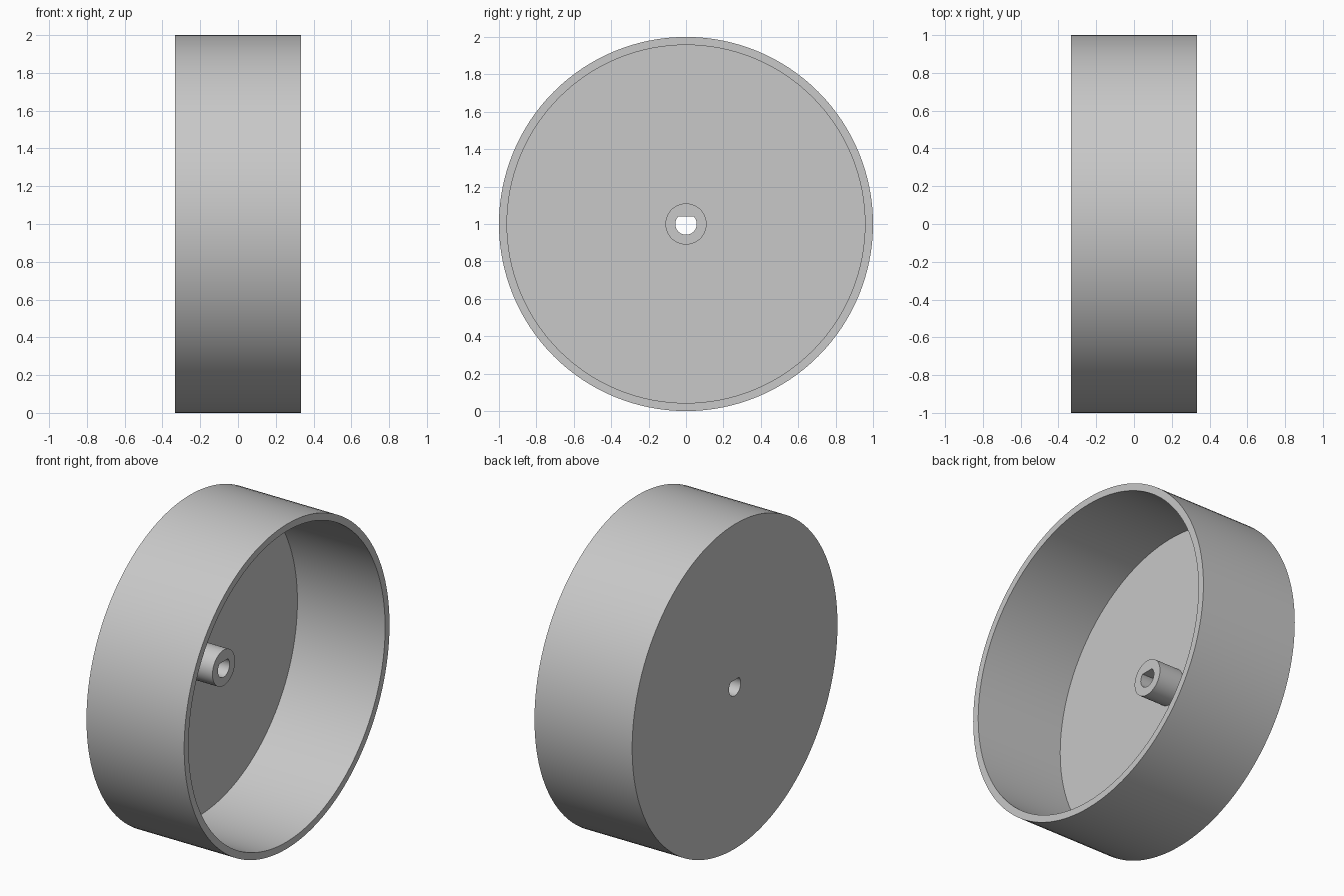
import bpy
import bmesh
from math import cos, sin, tau, radians

cube = bpy.data.objects.get("Cube")
if cube:
    bpy.data.objects.remove(cube, do_unlink=True)

SEGMENTS = 128
AXLE_Z = 1.0
BACK, FLOOR, HUB_END, FRONT = -0.333, -0.265, -0.097, 0.333   # stations along x
OUTER, INNER, HUB, BORE = 1.0, 0.957, 0.11, 0.057             # radii
BORE_FLAT = 0.04                                              # flat of the D-shaped bore

# Plain grey
grey = bpy.data.materials.new("light grey")
grey.use_nodes = True
colour = (0.58, 0.58, 0.58, 1)
grey.diffuse_color = colour
grey.node_tree.nodes["Principled BSDF"].inputs["Base Color"].default_value = colour


def ring(bm, x, radius):
    """Circle of vertices around the axle; the bore is cut flat on top."""
    top = BORE_FLAT if radius == BORE else radius
    angles = [tau * i / SEGMENTS for i in range(SEGMENTS)]
    return [bm.verts.new((x, radius * cos(a), AXLE_Z + min(radius * sin(a), top)))
            for a in angles]


# Closed section: back disc, tread, rim lip, inner wall, floor, hub, bore
profile = [(BACK, BORE), (BACK, OUTER), (FRONT, OUTER), (FRONT, INNER),
           (FLOOR, INNER), (FLOOR, HUB), (HUB_END, HUB), (HUB_END, BORE)]

bm = bmesh.new()
rings = [ring(bm, x, r) for x, r in profile]
for a, b in zip(rings, rings[1:] + rings[:1]):
    for i in range(SEGMENTS):
        j = (i + 1) % SEGMENTS
        bm.faces.new((a[i], a[j], b[j], b[i]))
bmesh.ops.recalc_face_normals(bm, faces=bm.faces)

mesh = bpy.data.meshes.new("wheel")
bm.to_mesh(mesh)
bm.free()
mesh.materials.append(grey)
wheel = bpy.data.objects.new("wheel", mesh)
bpy.context.collection.objects.link(wheel)

# Smooth round walls, sharp rims
bpy.ops.object.select_all(action='DESELECT')
wheel.select_set(True)
bpy.context.view_layer.objects.active = wheel
bpy.ops.object.shade_smooth_by_angle(angle=radians(30))
